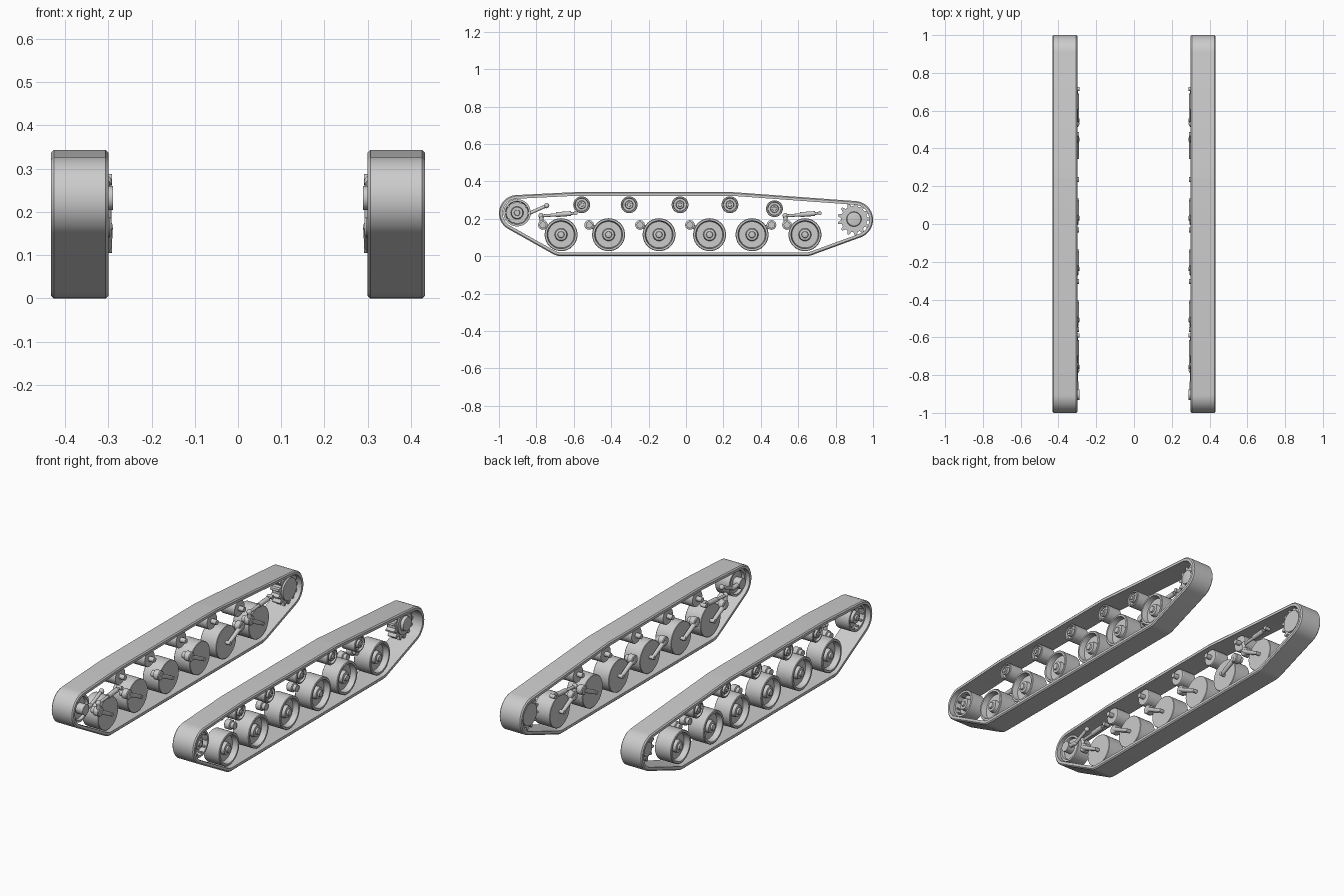
import bpy, bmesh
from math import sin, cos, pi
from mathutils import Vector, Matrix
from mathutils.geometry import convex_hull_2d

cube = bpy.data.objects.get("Cube")
if cube:
    bpy.data.objects.remove(cube, do_unlink=True)

steel = bpy.data.materials.new("grey_steel")
steel.use_nodes = True
GREY = (0.6, 0.6, 0.6, 1)
steel.diffuse_color = GREY
steel.node_tree.nodes["Principled BSDF"].inputs["Base Color"].default_value = GREY


def finish(bm, name):
    """Turn a left-hand part into a smooth object mirrored to the other side."""
    bmesh.ops.recalc_face_normals(bm, faces=bm.faces)
    mesh = bpy.data.meshes.new(name)
    bm.to_mesh(mesh)
    bm.free()
    mesh.materials.append(steel)
    ob = bpy.data.objects.new(name, mesh)
    bpy.context.collection.objects.link(ob)
    ob.modifiers.new("other_side", 'MIRROR').use_mirror_merge = False
    bpy.ops.object.select_all(action='DESELECT')
    ob.select_set(True)
    bpy.context.view_layer.objects.active = ob
    bpy.ops.object.shade_smooth_by_angle(angle=pi / 6)


def skin(bm, rings, closed=False):
    """Bridge matching rings of points; cap the ends unless the loop is closed."""
    rows = [[bm.verts.new(p) for p in ring] for ring in rings]
    pairs = list(zip(rows, rows[1:] + rows[:1])) if closed else list(zip(rows, rows[1:]))
    for a, b in pairs:
        for i in range(len(a)):
            j = (i + 1) % len(a)
            bm.faces.new((a[i], a[j], b[j], b[i]))
    if not closed:
        bm.faces.new(rows[0])
        bm.faces.new(rows[-1])


def lathe(bm, y, z, profile, n=32):
    """Revolve (radius, x) points around a crosswise axle."""
    skin(bm, [[(x, y + r * cos(2 * pi * i / n), z + r * sin(2 * pi * i / n))
               for i in range(n)] for r, x in profile])


def rod(bm, a, b, r, r2=None, n=14):
    a, b = Vector(a), Vector(b)
    turn = (b - a).to_track_quat('Z', 'Y').to_matrix().to_4x4()
    bmesh.ops.create_cone(bm, cap_ends=True, segments=n, radius1=r, radius2=r2 or r,
                          depth=(b - a).length,
                          matrix=Matrix.Translation((a + b) / 2) @ turn)


def ball(bm, p, r):
    bmesh.ops.create_uvsphere(bm, u_segments=14, v_segments=8, radius=r,
                              matrix=Matrix.Translation(p))


# Track belt: taut band round six guide circles (y, z, radius)
guides = [(-0.903, 0.23, 0.097), (0.9, 0.195, 0.1), (-0.585, 0.243, 0.1),
          (0.24, 0.243, 0.1), (-0.665, 0.1, 0.1), (0.64, 0.1, 0.1)]
samples = [(y, z, r, 2 * pi * k / 56) for y, z, r in guides for k in range(56)]
hull = convex_hull_2d([(y + r * cos(t), z + r * sin(t)) for y, z, r, t in samples])
bm = bmesh.new()
section = [(0.3, 0.006), (0.306, 0), (0.426, 0), (0.432, 0.006), (0.432, 0.02), (0.3, 0.02)]
skin(bm, [[(x, y + (r - d) * cos(t), z + (r - d) * sin(t)) for x, d in section]
          for y, z, r, t in (samples[i] for i in hull)], closed=True)
finish(bm, "track_belt")

# Road wheels: dished outside, flat inside, with stub axles and swing arms
AXLE_Z, PIVOT_Z = 0.115, 0.167
wheels = [(-0.668, -0.765), (-0.414, -0.518), (-0.144, -0.246),
          (0.126, 0.021), (0.353, 0.457), (0.636, 0.54)]
dish = [(0.086, 0.318), (0.088, 0.32), (0.088, 0.413), (0.085, 0.416), (0.075, 0.416),
        (0.07, 0.385), (0.034, 0.385), (0.03, 0.405), (0.018, 0.407), (0.016, 0.416),
        (0.01, 0.418)]
for i, (y, pivot) in enumerate(wheels, 1):
    bm = bmesh.new()
    lathe(bm, y, AXLE_Z, dish, 40)
    finish(bm, f"road_wheel_{i}")
    bm = bmesh.new()
    rod(bm, (0.291, y, AXLE_Z), (0.33, y, AXLE_Z), 0.01)
    rod(bm, (0.302, y, AXLE_Z), (0.302, pivot, PIVOT_Z), 0.01, 0.013)
    lathe(bm, pivot, PIVOT_Z, [(0.022, 0.293), (0.026, 0.297), (0.026, 0.325),
                               (0.018, 0.328), (0.018, 0.345)], 20)
    finish(bm, f"swing_arm_{i}")

# Return rollers with hubs
rollers = [(-0.558, 0.275), (-0.304, 0.275), (-0.032, 0.275), (0.235, 0.275), (0.473, 0.254)]
for i, (y, z) in enumerate(rollers, 1):
    bm = bmesh.new()
    lathe(bm, y, z, [(0.013, 0.291), (0.013, 0.322), (0.043, 0.322), (0.045, 0.325),
                     (0.045, 0.405), (0.042, 0.408), (0.036, 0.408), (0.034, 0.395),
                     (0.022, 0.395), (0.02, 0.41), (0.011, 0.41), (0.01, 0.416)], 28)
    finish(bm, f"return_roller_{i}")

# Front idler: dished rim with studs and a hub
IY, IZ = -0.903, 0.232
bm = bmesh.new()
lathe(bm, IY, IZ, [(0.028, 0.289), (0.028, 0.33), (0.058, 0.335), (0.062, 0.32), (0.073, 0.32),
                   (0.073, 0.405), (0.062, 0.405), (0.058, 0.375), (0.034, 0.375),
                   (0.03, 0.4), (0.016, 0.4), (0.014, 0.408)], 36)
for k in range(10):
    t = 2 * pi * k / 10
    y, z = IY + 0.058 * cos(t), IZ + 0.058 * sin(t)
    rod(bm, (0.37, y, z), (0.4, y, z), 0.006, n=8)
finish(bm, "front_idler")

# Idler tensioning arm
bm = bmesh.new()
rod(bm, (0.305, IY, IZ), (0.305, -0.84, 0.228), 0.012)
rod(bm, (0.305, -0.84, 0.228), (0.305, -0.755, 0.266), 0.009)
ball(bm, (0.305, -0.84, 0.228), 0.012)
ball(bm, (0.305, -0.745, 0.27), 0.014)
finish(bm, "idler_arm")

# Rear drive sprocket: toothed plate and hub
SY, SZ, TEETH = 0.898, 0.198, 13
outline = []
for k in range(TEETH):
    for step, r in ((-0.32, 0.07), (-0.12, 0.088), (0.12, 0.088), (0.32, 0.07)):
        t = 2 * pi * (k + step) / TEETH
        outline.append((SY + r * cos(t), SZ + r * sin(t)))
bm = bmesh.new()
skin(bm, [[(x, y, z) for y, z in outline] for x in (0.325, 0.375)])
lathe(bm, SY, SZ, [(0.06, 0.315), (0.06, 0.382), (0.04, 0.382), (0.037, 0.398), (0.03, 0.4)])
finish(bm, "drive_sprocket")

# Shock absorbers above the first and last wheels
for name, y in (("front_shock_absorber", -0.77), ("rear_shock_absorber", 0.535)):
    bm = bmesh.new()
    x = 0.303
    rod(bm, (x, y, PIVOT_Z), (x, y - 0.005, 0.215), 0.011)
    rod(bm, (x, y - 0.005, 0.215), (x, y + 0.1, 0.223), 0.008)
    rod(bm, (x, y + 0.075, 0.222), (x, y + 0.155, 0.228), 0.013)
    rod(bm, (x, y + 0.155, 0.228), (x, y + 0.185, 0.23), 0.007)
    rod(bm, (0.289, y + 0.18, 0.23), (0.32, y + 0.18, 0.23), 0.011)
    ball(bm, (x, y - 0.005, 0.217), 0.014)
    finish(bm, name)
